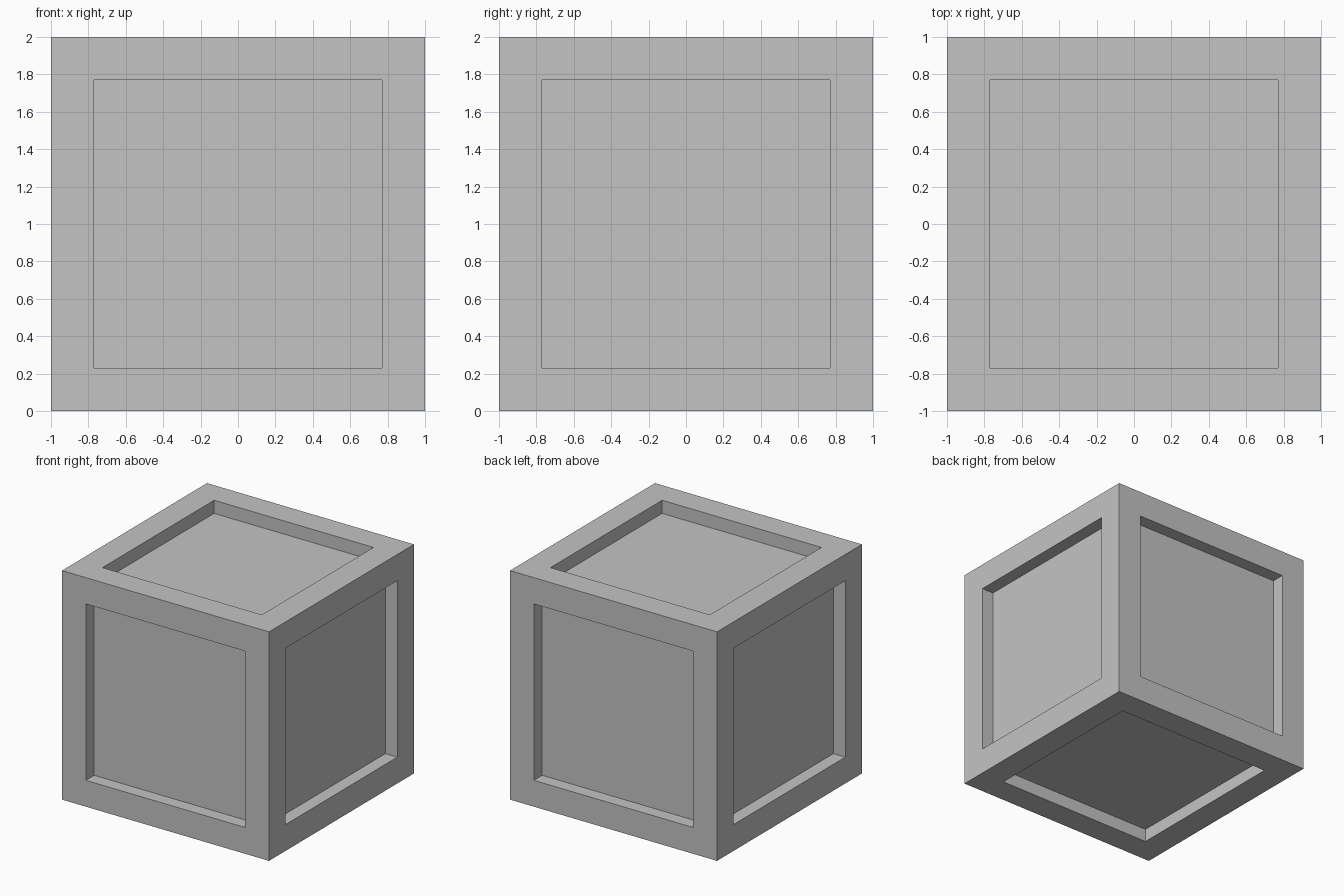
import bpy
import bmesh
from mathutils import Matrix

SIZE = 2.0
BORDER = 0.23
DEPTH = 0.115

default = bpy.data.objects.get("Cube")
if default:
    bpy.data.objects.remove(default, do_unlink=True)

# Plain grey material
grey = (0.55, 0.55, 0.55, 1.0)
mat = bpy.data.materials.new("plain_grey")
mat.use_nodes = True
mat.diffuse_color = grey
for node in mat.node_tree.nodes:
    if node.type == 'BSDF_PRINCIPLED':
        node.inputs["Base Color"].default_value = grey

# Crate body standing on the ground
bm = bmesh.new()
bmesh.ops.create_cube(bm, size=SIZE, matrix=Matrix.Translation((0, 0, SIZE / 2)))
bm.normal_update()

# Square border on each side, with the panel sunk straight in
panels = list(bm.faces)
bmesh.ops.inset_individual(bm, faces=panels, thickness=BORDER, depth=0.0,
                           use_even_offset=True)
bm.normal_update()
sunk = bmesh.ops.extrude_discrete_faces(bm, faces=panels)["faces"]
for face in sunk:
    shift = -DEPTH * face.normal.copy()
    bmesh.ops.translate(bm, verts=list(face.verts), vec=shift)
bmesh.ops.recalc_face_normals(bm, faces=list(bm.faces))

mesh = bpy.data.meshes.new("panelled_crate")
bm.to_mesh(mesh)
bm.free()
mesh.materials.append(mat)
crate = bpy.data.objects.new("panelled_crate", mesh)
bpy.context.collection.objects.link(crate)
